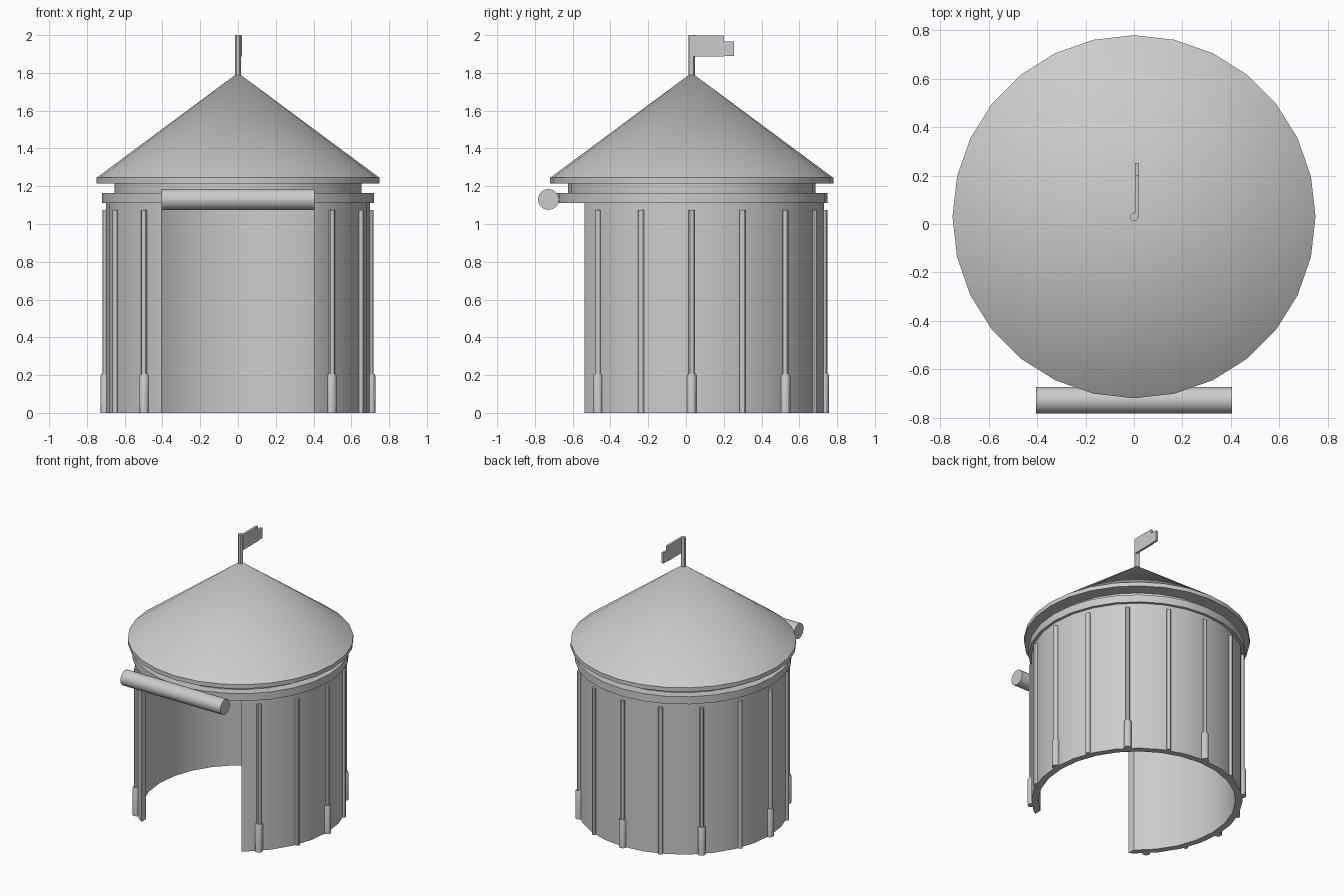
import bpy
import bmesh
from math import radians, cos, sin, pi

cube = bpy.data.objects.get("Cube")
if cube:
    bpy.data.objects.remove(cube, do_unlink=True)

CY = 0.03      # y of the tower axis
SIDES = 28

grey = bpy.data.materials.new("light_grey")
grey.use_nodes = True
grey.diffuse_color = (0.6, 0.6, 0.6, 1)
grey.node_tree.nodes["Principled BSDF"].inputs["Base Color"].default_value = (0.6, 0.6, 0.6, 1)


def finish(name, bm, smooth=True):
    bmesh.ops.recalc_face_normals(bm, faces=bm.faces)
    mesh = bpy.data.meshes.new(name)
    bm.to_mesh(mesh)
    bm.free()
    mesh.materials.append(grey)
    ob = bpy.data.objects.new(name, mesh)
    bpy.context.collection.objects.link(ob)
    if smooth:
        bpy.ops.object.select_all(action='DESELECT')
        ob.select_set(True)
        bpy.context.view_layer.objects.active = ob
        bpy.ops.object.shade_smooth_by_angle(angle=radians(30))
    return ob


def lathe(name, profile, x=0, y=CY, sides=SIDES, closed=False):
    """Spin (radius, z) points around a vertical axis."""
    bm = bmesh.new()
    rings = []
    for r, z in profile:
        if r == 0:
            rings.append([bm.verts.new((x, y, z))] * sides)
        else:
            rings.append([bm.verts.new((x + r * cos(2 * pi * i / sides),
                                        y + r * sin(2 * pi * i / sides), z))
                          for i in range(sides)])
    pairs = list(zip(rings, rings[1:]))
    if closed:
        pairs.append((rings[-1], rings[0]))
    for a, b in pairs:
        for i in range(sides):
            j = (i + 1) % sides
            bm.faces.new(list(dict.fromkeys((a[i], a[j], b[j], b[i]))))
    return finish(name, bm)


def tube(name, outer, inner, z0, z1):
    return lathe(name, [(outer, z0), (outer, z1), (inner, z1), (inner, z0)], closed=True)


def box(name, lo, hi):
    bm = bmesh.new()
    bmesh.ops.create_cube(bm, size=1)
    for v in bm.verts:
        v.co = [(a + b) / 2 + c * (b - a) for a, b, c in zip(lo, hi, v.co)]
    return finish(name, bm, smooth=False)


# Round wall with a wide doorway cut through the front
wall = tube("wall", 0.70, 0.655, 0, 1.12)
cutter = box("doorway_cutter", (-0.405, -1, -0.1), (0.405, CY, 1.3))
cutter.hide_render = True
cut = wall.modifiers.new("doorway", 'BOOLEAN')
cut.operation = 'DIFFERENCE'
cut.solver = 'EXACT'
cut.object = cutter
bpy.context.view_layer.objects.active = wall
bpy.ops.object.modifier_apply(modifier=cut.name)
bpy.data.objects.remove(cutter, do_unlink=True)

# Rings under the roof
tube("top_ring", 0.72, 0.65, 1.11, 1.165)
tube("roof_collar", 0.655, 0.62, 1.16, 1.22)

# Conical roof with a thin rim
lathe("roof", [(0, 1.215), (0.75, 1.215), (0.75, 1.245), (0.742, 1.25), (0, 1.80)])

# Posts around the wall, every other one with a thick foot
for k in range(13):
    angle = radians(-45 + 22.5 * k)
    px, py = 0.702 * cos(angle), CY + 0.702 * sin(angle)
    lathe(f"post_{k + 1}", [(0, 0), (0.016, 0), (0.016, 1.075), (0, 1.075)], px, py, 12)
    if k % 2 == 0:
        lathe(f"post_foot_{k + 1}",
              [(0, 0), (0.026, 0), (0.026, 0.195), (0.022, 0.205), (0, 0.205)], px, py, 12)

# Rolled awning across the doorway
bm = bmesh.new()
bmesh.ops.create_cone(bm, cap_ends=True, segments=28, radius1=0.055, radius2=0.055, depth=0.81)
for v in bm.verts:
    v.co = (v.co.z, v.co.y - 0.728, v.co.x + 1.13)
finish("rolled_awning", bm)

# Flagpole and stepped flag
lathe("flagpole", [(0, 1.77), (0.017, 1.77), (0.017, 2.0), (0, 2.0)], sides=12)
box("flag", (0.005, CY, 1.887), (0.021, 0.20, 1.998))
box("flag_tip", (0.005, 0.195, 1.89), (0.021, 0.253, 1.966))
